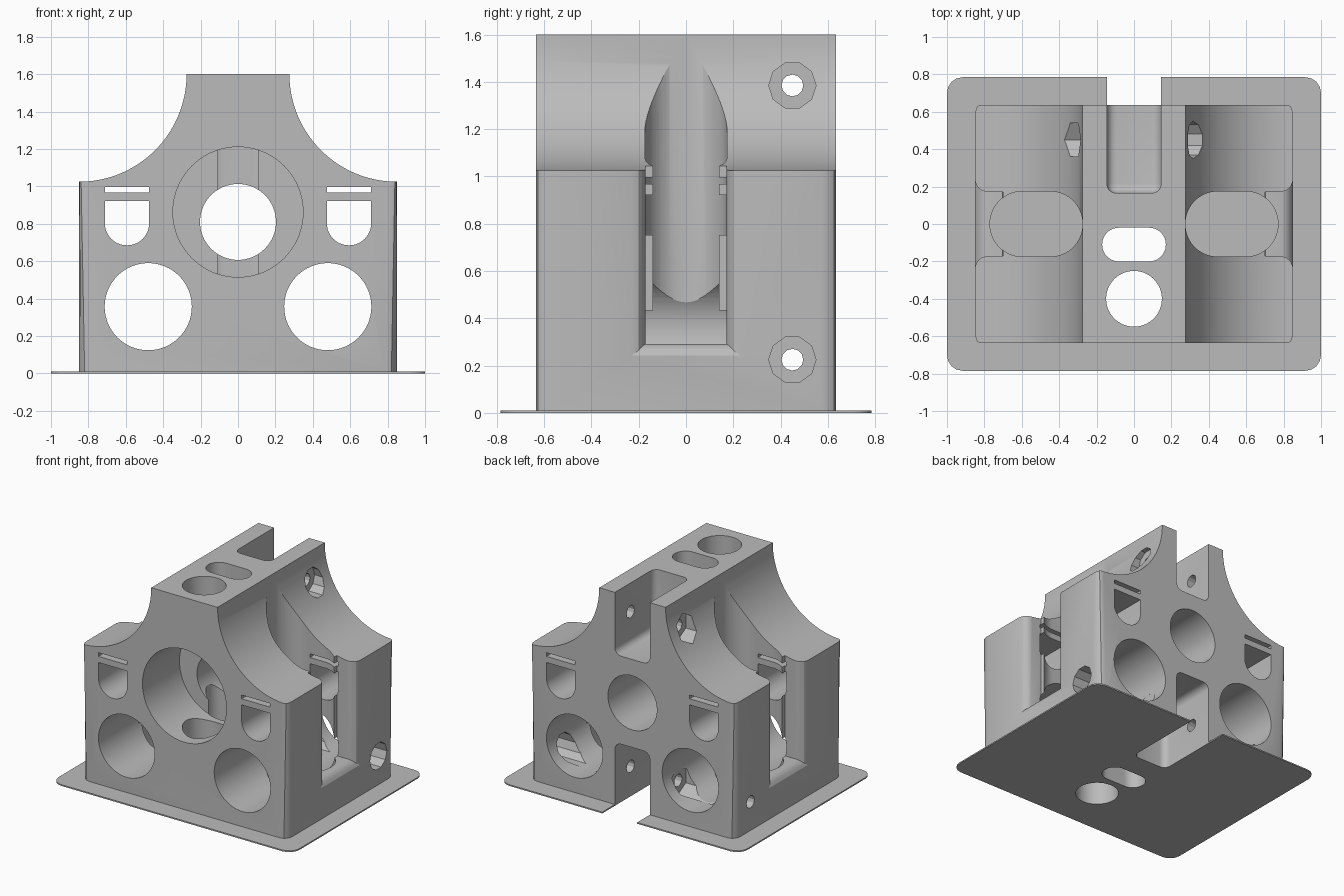
import bpy, bmesh
from math import sin, cos, pi, sqrt

cube = bpy.data.objects.get("Cube")
if cube:
    bpy.data.objects.remove(cube, do_unlink=True)

GREY = (0.5, 0.5, 0.5, 1.0)
mat = bpy.data.materials.new("plain grey")
mat.use_nodes = True
mat.diffuse_color = GREY
mat.node_tree.nodes["Principled BSDF"].inputs["Base Color"].default_value = GREY

# Axis order: outline coordinates (u, v) plus the depth along the axis
PLACE = {"x": lambda u, v, d: (d, u, v),
         "y": lambda u, v, d: (u, d, v),
         "z": lambda u, v, d: (u, v, d)}


def make(name, bm):
    bmesh.ops.recalc_face_normals(bm, faces=bm.faces)
    mesh = bpy.data.meshes.new(name)
    bm.to_mesh(mesh)
    bm.free()
    mesh.materials.append(mat)
    ob = bpy.data.objects.new(name, mesh)
    bpy.context.scene.collection.objects.link(ob)
    return ob


def loft(name, rings):
    """Solid through a list of matching rings of points."""
    bm = bmesh.new()
    loops = [[bm.verts.new(p) for p in ring] for ring in rings]
    n = len(loops[0])
    for a, b in zip(loops, loops[1:]):
        for i in range(n):
            bm.faces.new((a[i], a[(i + 1) % n], b[(i + 1) % n], b[i]))
    bm.faces.new(loops[0])
    bm.faces.new(loops[-1])
    return make(name, bm)


def prism(name, outline, axis, lo, hi):
    return loft(name, [[PLACE[axis](u, v, d) for u, v in outline] for d in (lo, hi)])


def circle(u, v, r, n=64, turn=0.0):
    return [(u + r * cos(turn + 2 * pi * i / n), v + r * sin(turn + 2 * pi * i / n))
            for i in range(n)]


def rounded(u0, u1, v0, v1, low, high, n=12):
    """Rectangle with one radius for the low-v corners and one for the high-v ones."""
    pts = []
    corners = ((u1, v1, high, -1, -1), (u0, v1, high, 1, -1),
               (u0, v0, low, 1, 1), (u1, v0, low, -1, 1))
    for k, (u, v, r, su, sv) in enumerate(corners):
        if r == 0:
            pts.append((u, v))
            continue
        for i in range(n + 1):
            a = (k + i / n) * pi / 2
            pts.append((u + su * r + r * cos(a), v + sv * r + r * sin(a)))
    return pts


def soft_box(name, x, y0, y1, z0, z1, radius):
    ob = prism(name, [(-x, y0), (x, y0), (x, y1), (-x, y1)], "z", z0, z1)
    bm = bmesh.new()
    bm.from_mesh(ob.data)
    bmesh.ops.bevel(bm, geom=bm.edges[:], offset=radius, segments=5,
                    profile=0.5, affect='EDGES')
    bm.to_mesh(ob.data)
    bm.free()
    return ob


def cut(target, cutters):
    bpy.context.view_layer.objects.active = target
    for c in cutters:
        c.hide_render = True
        mod = target.modifiers.new("cut", 'BOOLEAN')
        mod.operation, mod.solver, mod.object = 'DIFFERENCE', 'EXACT', c
        bpy.ops.object.modifier_apply(modifier=mod.name)


# Body: block with a concave arc on each shoulder, vertical corners rounded
W, D, R, TOP, BASE = 0.85, 0.635, 0.575, 1.6, 0.01
arc = [(W - R * cos(a), TOP - R * sin(a)) for a in [i * pi / 80 for i in range(41)]]
half = arc + [(W, BASE)]
outline = half + [(-u, v) for u, v in reversed(half)]
body = prism("body", outline, "y", -D, D)
bm = bmesh.new()
bm.from_mesh(body.data)
upright = [e for e in bm.edges if all(abs(abs(v.co.x) - W) < 1e-4 for v in e.verts)
           and abs(e.verts[0].co.z - e.verts[1].co.z) > 0.5]
bmesh.ops.bevel(bm, geom=upright, offset=0.06, segments=3, profile=0.5, affect='EDGES')
bm.to_mesh(body.data)
bm.free()

# Thin base plate
plate = prism("base_plate", rounded(-1, 1, -0.785, 0.785, 0.085, 0.085, 4), "z", 0, BASE)

# Vertical holes and the lower rear notch pass through body and plate
shared = [prism("upright_hole", circle(0, -0.4, 0.149), "z", -0.1, 1.7),
          prism("upright_slot", rounded(-0.17, 0.17, -0.2, -0.02, 0.089, 0.089), "z", -0.1, 1.7),
          soft_box("lower_notch", 0.145, 0.165, 0.9, -0.2, 0.475, 0.05)]

# Central bore, its wide front part and the upper rear notch
cutters = [prism("centre_hole", circle(0, 0.81, 0.203), "y", -0.3, 0.7),
           prism("front_bore", circle(0, 0.863, 0.348, 80), "y", -0.7, -0.196),
           soft_box("upper_notch", 0.145, 0.165, 0.9, 1.135, 1.8, 0.05)]

for s in (-1, 1):
    lo, hi = sorted((s * 0.475, s * 0.712))
    # Lengthwise tunnels, windows and thin strap slits
    cutters.append(prism("tunnel", circle(s * 0.48, 0.357, 0.233), "y", -0.7, 0.7))
    cutters.append(prism("window", rounded(lo, hi, 0.685, 0.922, 0.118, 0), "y", -0.7, 0.7))
    cutters.append(prism("slit", rounded(lo, hi, 0.968, 0.996, 0, 0), "y", -0.7, 0.7))
    # Side well with round ends
    lo, hi = sorted((s * 0.275, s * 0.77))
    cutters.append(prism("well", rounded(lo, hi, -0.174, 0.174, 0.172, 0.172, 16), "z", -0.05, 1.7))
    # Side opening that flares towards the outside
    rings = []
    for x, y, z in ((0.7, 0.172, 0.292), (0.79, 0.172, 0.292), (0.815, 0.18, 0.285),
                    (0.838, 0.2, 0.265), (0.852, 0.235, 0.238)):
        rings.append([(s * x, -y, z), (s * x, y, z), (s * x, y, 1.7), (s * x, -y, 1.7)])
    cutters.append(loft("side_opening", rings))

# Clamp screws: through holes, round head pockets on one side, nut pockets on the other
for z in (0.225, 1.385):
    cutters.append(prism("screw_hole", circle(0.45, z, 0.046, 12), "x", -1, 1))
    cutters.append(prism("head_pocket", circle(0.45, z, 0.1, 10), "x", 0.25, 1))
    outer = -0.55 if z < 1 else -0.9
    cutters.append(prism("nut_pocket", circle(0.45, z, 0.104, 6, pi / 2), "x", outer, -0.25))

cut(body, shared + cutters)
cut(plate, shared)
for c in shared + cutters:
    bpy.data.objects.remove(c, do_unlink=True)

# Smooth curved walls, crisp edges
bpy.ops.object.select_all(action='DESELECT')
for ob in (body, plate):
    ob.select_set(True)
bpy.context.view_layer.objects.active = body
bpy.ops.object.shade_smooth_by_angle(angle=0.45)
